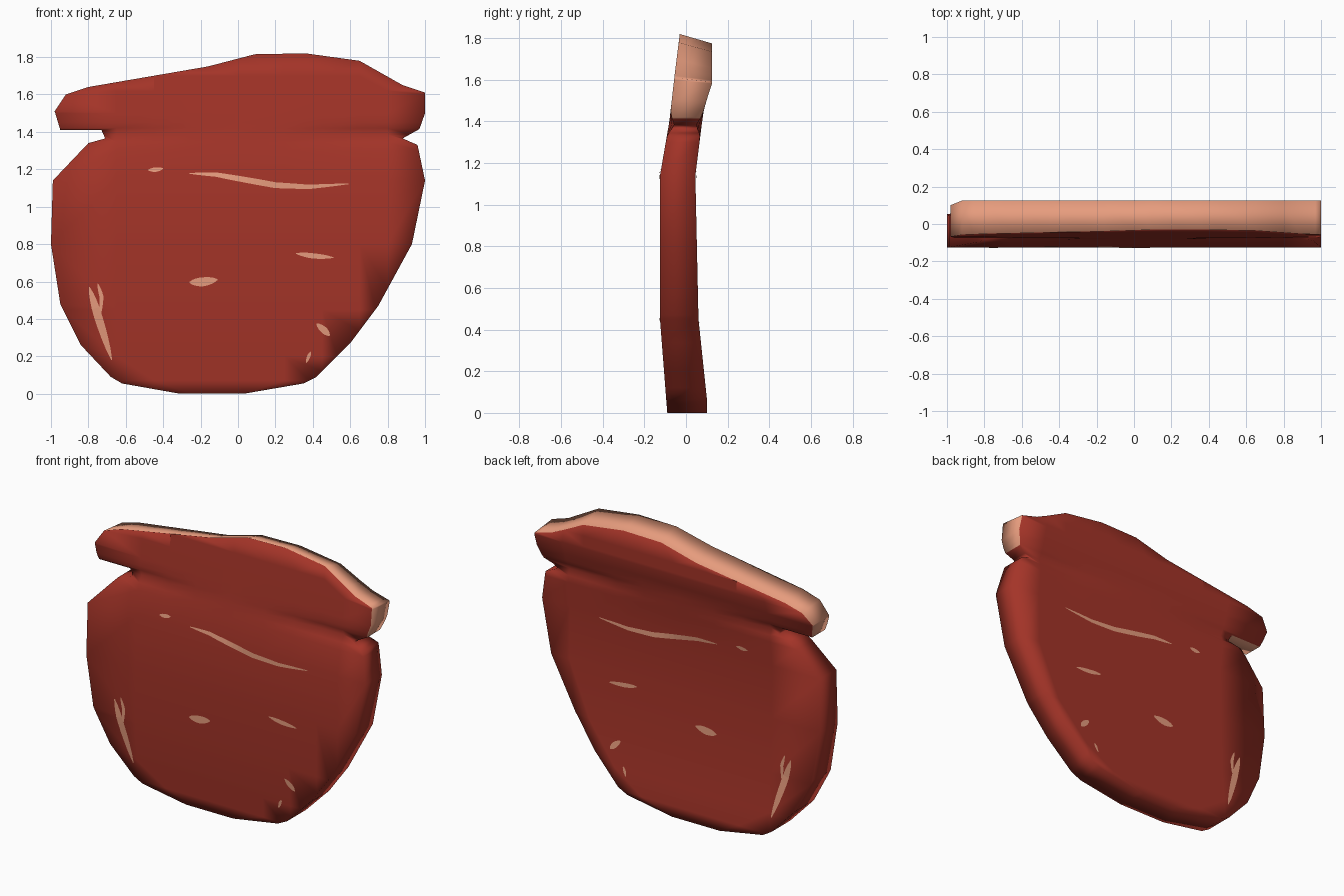
import bpy, bmesh, math
from mathutils import Vector

if "Cube" in bpy.data.objects:
    bpy.data.objects.remove(bpy.data.objects["Cube"])

def material(name, rgb):
    m = bpy.data.materials.new(name)
    m.diffuse_color = (*rgb, 1)
    m.use_nodes = True
    m.node_tree.nodes["Principled BSDF"].inputs["Base Color"].default_value = m.diffuse_color
    return m

RED = material("red meat", (0.37, 0.034, 0.021))
FAT = material("pale fat", (0.79, 0.33, 0.205))

# Outline seen from the front (x, z), anticlockwise from the bottom
OUTLINE = [(-.31, 0), (.03, 0), (.35, .055), (.42, .09), (.6, .27), (.75, .47), (.93, .8),
           (1, 1.14), (.96, 1.33), (.88, 1.365), (.97, 1.415), (1, 1.5), (1, 1.61), (.88, 1.65),
           (.65, 1.78), (.36, 1.82), (.09, 1.815), (-.16, 1.75), (-.8, 1.64), (-.92, 1.6),
           (-.98, 1.51), (-.95, 1.41), (-.73, 1.41), (-.71, 1.365), (-.8, 1.34), (-.99, 1.14),
           (-1, .8), (-.95, .48), (-.84, .26), (-.68, .09), (-.62, .055)]
# Depth (z, y) of the two broad faces
FRONT = [(0, -.09), (.45, -.125), (1.14, -.125), (1.4, -.08), (1.62, -.055), (1.82, -.03)]
BACK = [(0, .1), (.07, .1), (.45, .06), (1.14, .045), (1.38, .075), (1.45, .085), (1.6, .125), (1.82, .125)]

def depth(profile, z):
    z = min(max(z, 0), 1.82)
    for (z0, y0), (z1, y1) in zip(profile, profile[1:]):
        if z <= z1:
            return y0 + (y1 - y0) * (z - z0) / (z1 - z0)
    return profile[-1][1]

def groove(x, z):
    # crease running in from the side notches
    side = min(max((abs(x) - .25) / .4, 0), 1)
    return .025 * side * math.exp(-((z - 1.385) / .035) ** 2)

def finish(bm, name, mats):
    me = bpy.data.meshes.new(name)
    bm.to_mesh(me)
    bm.free()
    for m in mats:
        me.materials.append(m)
    ob = bpy.data.objects.new(name, me)
    bpy.context.collection.objects.link(ob)
    return ob

# Flat front sheet with an inset border, its upper part being fat
bm = bmesh.new()
sheet = bm.faces.new([bm.verts.new((x, 0, z)) for x, z in OUTLINE])
outer = set(bm.verts)
ring = bmesh.ops.inset_region(bm, faces=[sheet], thickness=.03, use_even_offset=True)["faces"]
for f in ring:
    c = f.calc_center_median()
    f.material_index = int(c.z > 1.425 and c.x < .92)
for v in bm.verts:
    if any(e.is_boundary for e in v.link_edges):
        continue
    if v.co.z < 1.3:          # broad soft edge on the body
        v.co.x *= .92
        v.co.z = .8 + (v.co.z - .8) * .9
    elif v.co.z > 1.48 and v.co.x < -.7:   # thicker fat at the left tip
        v.co.x += .03
        v.co.z -= .015

# Cut the sheet so that it can follow the depth profiles
def cut(co, no):
    bmesh.ops.bisect_plane(bm, geom=bm.verts[:] + bm.edges[:] + bm.faces[:],
                           dist=1e-4, plane_co=co, plane_no=no)
for z in (.07, .2, .45, .8, 1.14, 1.3, 1.345, 1.385, 1.42, 1.45, 1.5, 1.6, 1.62, 1.7):
    cut((0, 0, z), (0, 0, 1))
for x in (-.65, -.45, -.25, 0, .25, .45, .65, .8):
    cut((x, 0, 0), (1, 0, 0))

# Copy the sheet to the back and close the rim
front_faces = bm.faces[:]
rim = [e for e in bm.edges if e.is_boundary]
front_verts = bm.verts[:]
twin = {}
for v in front_verts:
    x, _, z = v.co
    drop = .045 * min(max((z - 1.5) / .25, 0), 1)
    twin[v] = bm.verts.new((x, depth(BACK, z) - groove(x, z), z - drop))
for f in front_faces:
    g = bm.faces.new([twin[v] for v in reversed(f.verts)])
    g.material_index = f.material_index
for e in rim:
    a, b = e.verts
    f = bm.faces.new((a, b, twin[b], twin[a]))
    f.material_index = int((a.co.z + b.co.z) / 2 > 1.4)
for v in front_verts:
    v.co.y = depth(FRONT, v.co.z) + groove(v.co.x, v.co.z)
bmesh.ops.recalc_face_normals(bm, faces=bm.faces[:])
for f in bm.faces:
    f.smooth = True
finish(bm, "steak_slab", [RED, FAT])

# Marbling streaks: centre line (x, z) and half width
STREAKS = [([(-.26, 1.178), (-.12, 1.172), (.05, 1.142), (.2, 1.115), (.38, 1.106), (.59, 1.122)], .016),
           ([(.31, .75), (.4, .737), (.51, .728)], .014),
           ([(-.26, .595), (-.19, .598), (-.11, .61)], .024),
           ([(-.795, .57), (-.75, .42), (-.675, .18)], .022),
           ([(-.75, .59), (-.73, .52), (-.735, .42)], .011),
           ([(.42, .375), (.46, .34), (.49, .31)], .018),
           ([(-.48, 1.196), (-.44, 1.198), (-.4, 1.204)], .012),
           ([(.39, .225), (.378, .2), (.365, .165)], .009)]

def streaks(name, profile, side):
    bm = bmesh.new()
    for pts, w in STREAKS:
        fine = []
        for a, b in zip(pts, pts[1:]):
            fine += [Vector(a).lerp(Vector(b), k / 4) for k in range(4)]
        fine.append(Vector(pts[-1]))
        prev = None
        for i, p in enumerate(fine):
            d = (fine[min(i + 1, len(fine) - 1)] - fine[max(i - 1, 0)]).normalized()
            n = Vector((-d.y, d.x)) * w * max(.12, math.sin(math.pi * i / (len(fine) - 1)) ** .6)
            pair = [bm.verts.new((q.x, depth(profile, q.y) + side * .004, q.y)) for q in (p + n, p - n)]
            if prev:
                f = bm.faces.new((prev[0], prev[1], pair[1], pair[0]))
                f.normal_update()
                if f.normal.y * side < 0:
                    f.normal_flip()
            prev = pair
    finish(bm, name, [FAT])

streaks("marbling_front", FRONT, -1)
streaks("marbling_back", BACK, 1)
